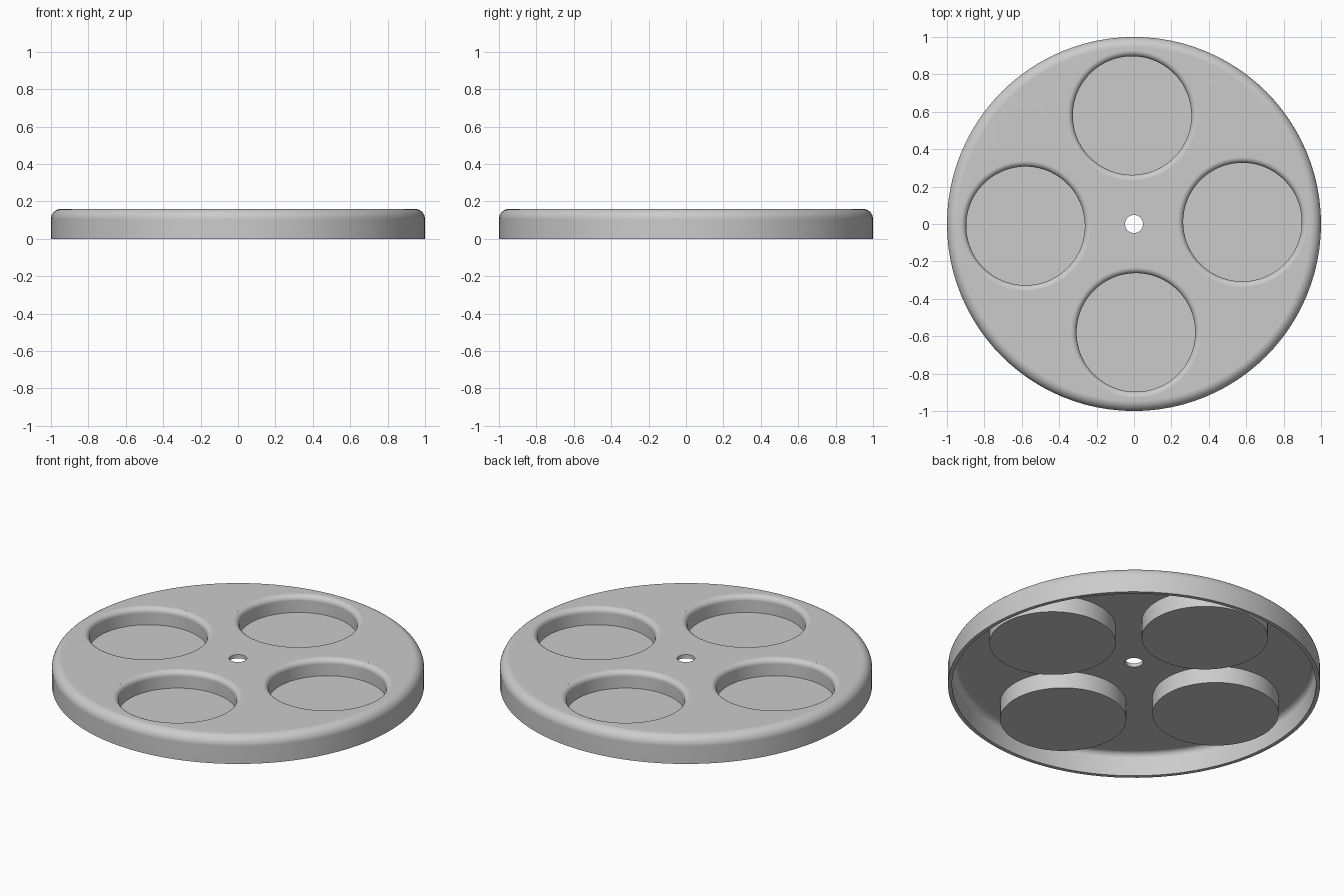
import bpy
import bmesh
from math import sin, cos, pi, radians
from mathutils import Matrix, Vector

if "Cube" in bpy.data.objects:
    bpy.data.objects.remove(bpy.data.objects["Cube"], do_unlink=True)

HEIGHT = 0.16
WALL = 0.022
CUP_RADIUS = 0.317
CUP_FLOOR = 0.06
CUP_DISTANCE = 0.58
SEGMENTS = 96

grey = bpy.data.materials.new("plain grey")
grey.use_nodes = True
grey.diffuse_color = (0.6, 0.6, 0.6, 1)
grey.node_tree.nodes["Principled BSDF"].inputs["Base Color"].default_value = (0.6, 0.6, 0.6, 1)


def arc(cx, cz, r, start, end, steps=8):
    """Points of a circular fillet in the profile plane."""
    angles = [radians(start + (end - start) * i / steps) for i in range(steps + 1)]
    return [(cx + r * cos(a), cz + r * sin(a)) for a in angles]


def lathe(name, profile, centres=((0, 0),), closed=False):
    """Revolve a radius/height profile around z, once for each centre."""
    bm = bmesh.new()
    for x, y in centres:
        verts = [bm.verts.new((r, 0, z)) for r, z in profile]
        pairs = list(zip(verts, verts[1:]))
        if closed:
            pairs.append((verts[-1], verts[0]))
        edges = [bm.edges.new(p) for p in pairs]
        made = bmesh.ops.spin(bm, geom=verts + edges, cent=(0, 0, 0), axis=(0, 0, 1),
                              angle=2 * pi, steps=SEGMENTS, use_merge=True)
        ring = {v for v in bm.verts if v.index == -1 or v in verts}
        bmesh.ops.translate(bm, verts=list(ring), vec=Vector((x, y, 0)))
        bm.verts.index_update()
    bmesh.ops.remove_doubles(bm, verts=bm.verts[:], dist=0.0001)
    bmesh.ops.recalc_face_normals(bm, faces=bm.faces[:])
    mesh = bpy.data.meshes.new(name)
    bm.to_mesh(mesh)
    bm.free()
    mesh.materials.append(grey)
    obj = bpy.data.objects.new(name, mesh)
    bpy.context.collection.objects.link(obj)
    return obj


def combine(target, tool, operation):
    """Apply a boolean and discard its tool."""
    mod = target.modifiers.new(operation.lower(), 'BOOLEAN')
    mod.object, mod.operation, mod.solver = tool, operation, 'EXACT'
    bpy.context.view_layer.objects.active = target
    bpy.ops.object.modifier_apply(modifier=mod.name)
    bpy.data.objects.remove(tool, do_unlink=True)


# Hollow round tray with a rounded shoulder and a central hole
shoulder, inner = 0.055, 0.033
tray_profile = [(0.048, HEIGHT - WALL), (0.048, HEIGHT)]
tray_profile += arc(1 - shoulder, HEIGHT - shoulder, shoulder, 90, 0)
tray_profile += [(1, 0), (1 - WALL, 0)]
tray_profile += arc(1 - WALL - inner, HEIGHT - WALL - inner, inner, 0, 90)
tray = lathe("tray", tray_profile, closed=True)

# Four cups hanging below the top plate, with softly rounded mouths
lip = 0.03
cup_profile = [(0, CUP_FLOOR - WALL), (CUP_RADIUS + WALL, CUP_FLOOR - WALL),
               (CUP_RADIUS + WALL, HEIGHT - 0.01), (0, HEIGHT - 0.01)]
recess_profile = [(0, CUP_FLOOR), (CUP_RADIUS, CUP_FLOOR)]
recess_profile += arc(CUP_RADIUS + lip, HEIGHT - lip, lip, 180, 91)
recess_profile += [(CUP_RADIUS + lip, HEIGHT + 0.05), (0, HEIGHT + 0.05)]
for i in range(4):
    turn = Matrix.Rotation(radians(1 + 90 * i), 4, 'Z')
    place = turn @ Matrix.Translation((CUP_DISTANCE, 0, 0))
    for profile, operation in ((cup_profile, 'UNION'), (recess_profile, 'DIFFERENCE')):
        tool = lathe("cup_tool", profile)
        tool.data.transform(place)
        combine(tray, tool, operation)

# Smooth curved walls, crisp floor and rim edges
bpy.ops.object.select_all(action='DESELECT')
tray.select_set(True)
bpy.context.view_layer.objects.active = tray
bpy.ops.object.shade_smooth_by_angle(angle=radians(35))
weighted = tray.modifiers.new("flat_top_shading", 'WEIGHTED_NORMAL')
weighted.keep_sharp = True
